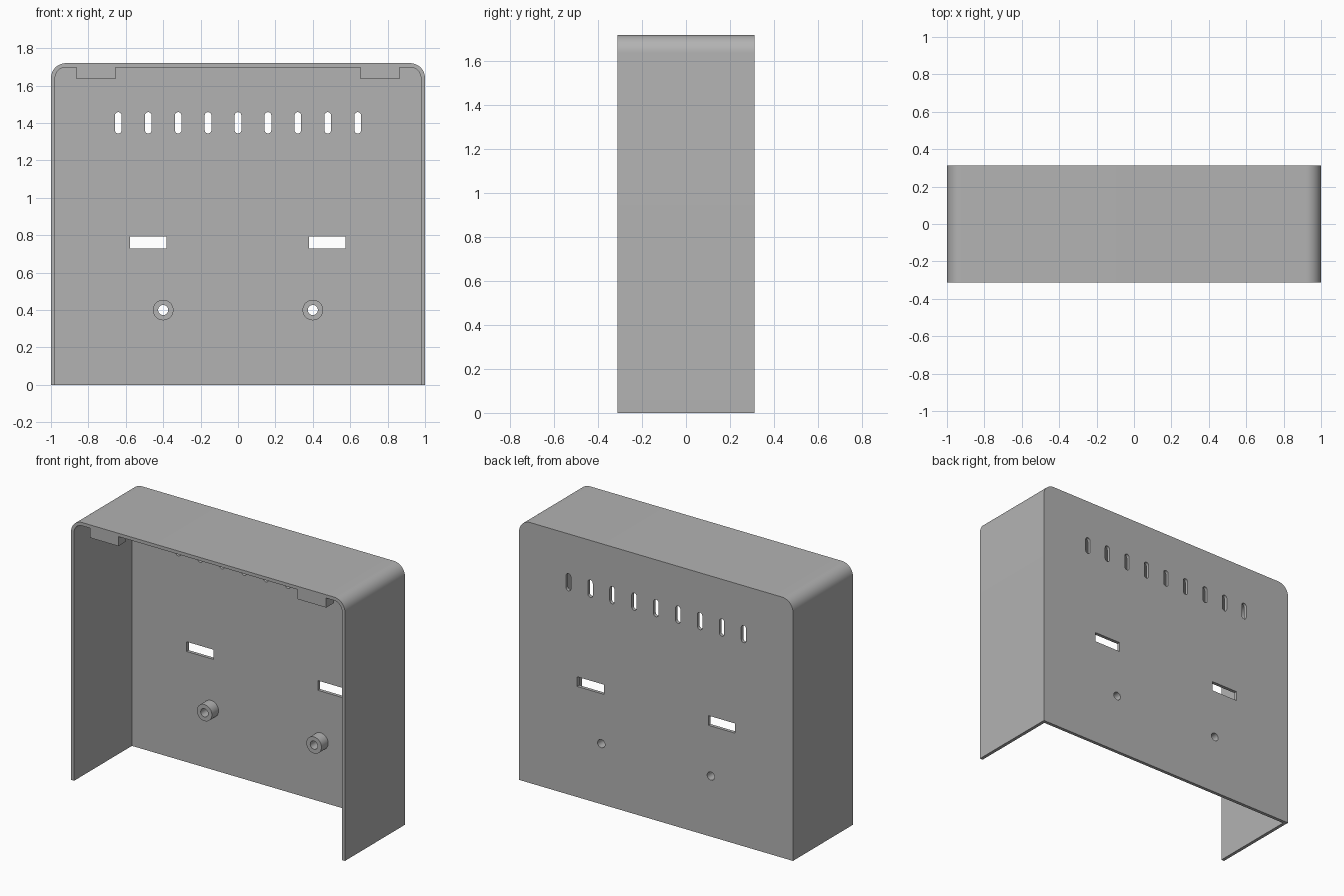
import bpy, bmesh
from math import cos, sin, pi

old = bpy.data.objects.get("Cube")
if old:
    bpy.data.objects.remove(old)

HALF_W, HALF_D, HEIGHT = 1.0, 0.3125, 1.72
WALL, RADIUS = 0.022, 0.08
BACK = HALF_D - WALL          # inner face of the back panel

grey = bpy.data.materials.new("plain grey")
grey.use_nodes = True
grey.diffuse_color = (0.45, 0.45, 0.45, 1)
grey.node_tree.nodes["Principled BSDF"].inputs["Base Color"].default_value = grey.diffuse_color


def arc(cx, cz, r, start, end, steps):
    angles = [start + (end - start) * i / steps for i in range(steps + 1)]
    return [(cx + r * cos(a), cz + r * sin(a)) for a in angles]


def arch(half, bottom, top, r):
    """Upright outline with two rounded top corners."""
    return ([(-half, bottom), (half, bottom)]
            + arc(half - r, top - r, r, 0, pi / 2, 12)
            + arc(r - half, top - r, r, pi / 2, pi, 12))


def circle(cx, cz, r):
    return arc(cx, cz, r, 0, 2 * pi, 32)[:-1]


def slot(cx, low, high, r):
    return arc(cx, high - r, r, 0, pi, 10) + arc(cx, low + r, r, pi, 2 * pi, 10)


def rect(x0, x1, z0, z1):
    return [(x0, z0), (x1, z0), (x1, z1), (x0, z1)]


def prism(name, outlines, y0, y1):
    """Extrude outlines in the XZ plane from y0 to y1."""
    bm = bmesh.new()
    for outline in outlines:
        face = bm.faces.new([bm.verts.new((x, y0, z)) for x, z in outline])
        moved = bmesh.ops.extrude_face_region(bm, geom=[face], use_keep_orig=True)
        verts = [v for v in moved["geom"] if isinstance(v, bmesh.types.BMVert)]
        bmesh.ops.translate(bm, verts=verts, vec=(0, y1 - y0, 0))
    bmesh.ops.recalc_face_normals(bm, faces=bm.faces)
    mesh = bpy.data.meshes.new(name)
    bm.to_mesh(mesh)
    bm.free()
    mesh.materials.append(grey)
    obj = bpy.data.objects.new(name, mesh)
    bpy.context.collection.objects.link(obj)
    return obj


def activate(obj):
    bpy.ops.object.select_all(action="DESELECT")
    obj.select_set(True)
    bpy.context.view_layer.objects.active = obj


def cut(obj, outlines, y0, y1):
    cutter = prism("cutter", outlines, y0, y1)
    cutter.hide_render = True
    mod = obj.modifiers.new("cut", "BOOLEAN")
    mod.operation, mod.solver, mod.object = "DIFFERENCE", "EXACT", cutter
    activate(obj)
    bpy.ops.object.modifier_apply(modifier=mod.name)
    bpy.data.objects.remove(cutter)


def smooth(obj):
    activate(obj)
    bpy.ops.object.shade_smooth_by_angle(angle=pi / 6)


# Cover: rounded shell, open at the front and the bottom
cover = prism("cover", [arch(HALF_W, 0, HEIGHT, RADIUS)], -HALF_D, HALF_D)
cut(cover, [arch(HALF_W - WALL, -0.1, HEIGHT - WALL, RADIUS - WALL)], -HALF_D - 0.1, BACK)

# Back panel openings: vents, cable windows and screw holes
openings = [slot(0.16 * i, 1.344, 1.458, 0.018) for i in range(-4, 5)]
openings += [rect(-0.578, -0.382, 0.73, 0.794), rect(0.38, 0.576, 0.73, 0.794)]
openings += [circle(x, 0.4, 0.027) for x in (-0.4, 0.4)]
cut(cover, openings, BACK - 0.1, HALF_D + 0.1)
smooth(cover)

for side, s in (("right", -1), ("left", 1)):
    # Hollow screw boss on the back panel
    boss = prism(side + "_screw_boss", [circle(s * 0.4, 0.4, 0.055)], BACK - 0.07, BACK)
    cut(boss, [circle(s * 0.4, 0.4, 0.027)], BACK - 0.2, BACK + 0.1)
    smooth(boss)
    # Catch tab under the front edge of the top
    x0, x1 = sorted((s * 0.655, s * 0.863))
    prism(side + "_catch_tab", [rect(x0, x1, 1.635, HEIGHT - WALL)], -HALF_D, -HALF_D + 0.08)
